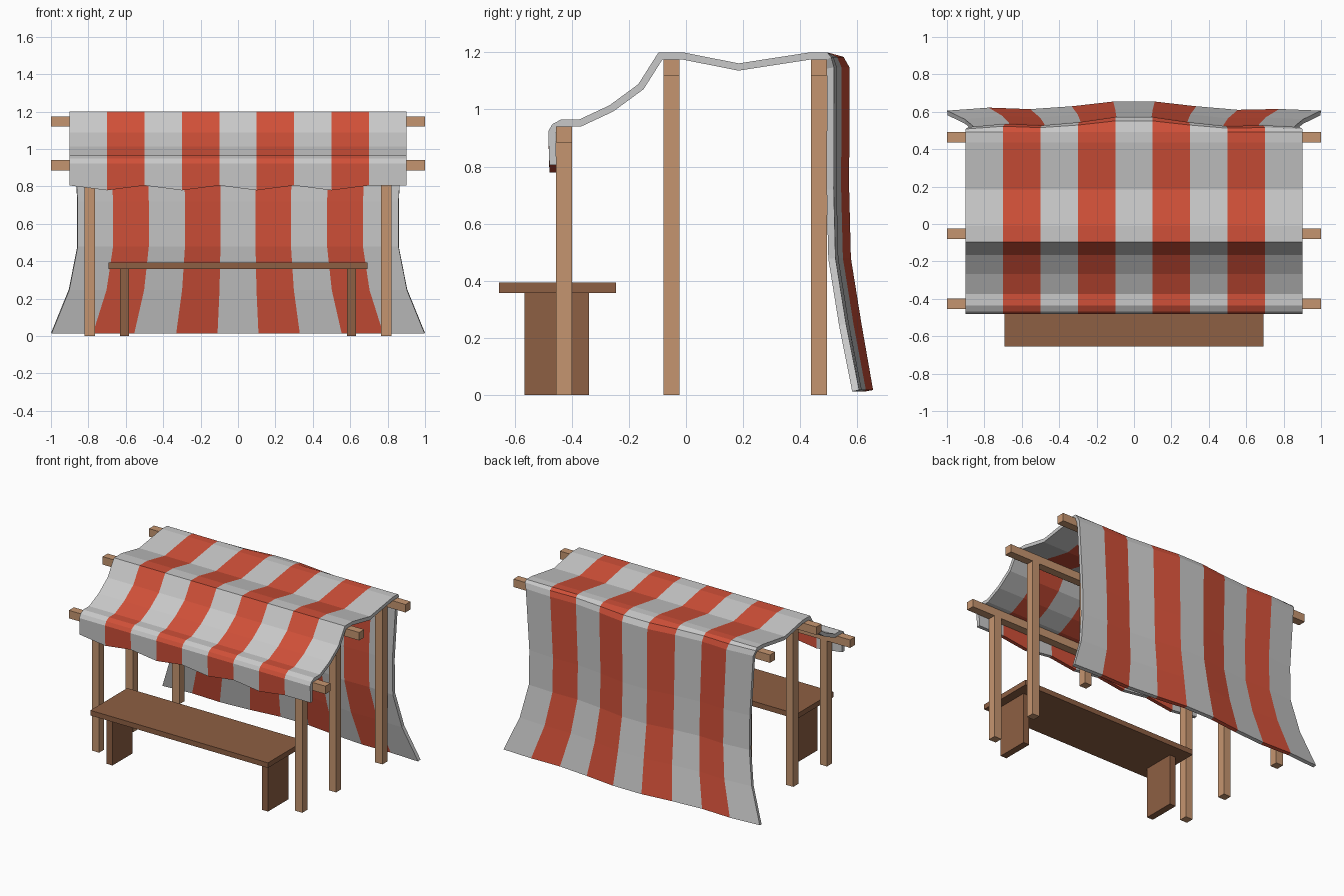
import bpy
import bmesh

cube = bpy.data.objects.get("Cube")
if cube:
    bpy.data.objects.remove(cube, do_unlink=True)


def material(name, color):
    m = bpy.data.materials.new(name)
    m.use_nodes = True
    m.diffuse_color = (*color, 1)
    m.node_tree.nodes["Principled BSDF"].inputs["Base Color"].default_value = (*color, 1)
    return m


white = material("canvas pale grey", (0.58, 0.58, 0.58))
red = material("canvas red", (0.63, 0.08, 0.04))
light_wood = material("light wood", (0.56, 0.30, 0.16))
dark_wood = material("dark wood", (0.27, 0.115, 0.056))


def add_object(name, bm, mats):
    mesh = bpy.data.meshes.new(name)
    bm.to_mesh(mesh)
    bm.free()
    for m in mats:
        mesh.materials.append(m)
    ob = bpy.data.objects.new(name, mesh)
    bpy.context.collection.objects.link(ob)
    return ob


def box(name, x, y, z, mat):
    """Box from (min, max) ranges on each axis."""
    bm = bmesh.new()
    bmesh.ops.create_cube(bm, size=1)
    for v in bm.verts:
        for axis, (lo, hi) in enumerate((x, y, z)):
            v.co[axis] = hi if v.co[axis] > 0 else lo
    return add_object(name, bm, [mat])


# Frame: three rows of posts, each with a crossbeam
half = 0.028
for row, y, top in (("front", -0.427, 0.94), ("middle", -0.051, 1.175), ("back", 0.465, 1.175)):
    depth = (y - half, y + half)
    for side, x in (("left", 0.792), ("right", -0.792)):
        box(f"{row}_post_{side}", (x - half, x + half), depth, (0, top - 2 * half), light_wood)
    box(f"{row}_beam", (-1, 1), depth, (top - 2 * half, top), light_wood)

# Bench
box("bench_top", (-0.692, 0.692), (-0.655, -0.245), (0.358, 0.394), dark_wood)
for side, s in (("left", 1), ("right", -1)):
    x = sorted((s * 0.583, s * 0.63))
    box(f"bench_leg_{side}", x, (-0.565, -0.34), (0, 0.358), dark_wood)

# Canopy: roof profile from the front flap to the back edge, as (y, z)
roof = [(-0.478, 0.805), (-0.482, 0.923), (-0.468, 0.948), (-0.437, 0.965),
        (-0.373, 0.965), (-0.268, 1.014), (-0.167, 1.088), (-0.096, 1.2),
        (-0.012, 1.2), (0.184, 1.161), (0.437, 1.2), (0.493, 1.2)]
# Back curtain rows: y, z, width scale, strength of the folds
curtain = [(0.508, 1.184, 1.0, 0.8), (0.518, 1.147, 0.985, 1), (0.517, 0.72, 0.955, 1),
           (0.523, 0.48, 0.955, 1), (0.56, 0.25, 1.005, 1), (0.606, 0.018, 1.11, 0.9)]
folds = [0, 0.018, 0.009, 0.026, 0.054, 0.054, 0.026, 0.005, 0.01, 0]

bm = bmesh.new()
columns = [-0.9 + 0.2 * i for i in range(10)]
rows = []
for r, (y, z) in enumerate(roof):
    # the flap hem hangs lower on every other seam
    rows.append([bm.verts.new((x, y, z - (0.026 if r == 0 and c % 2 and c < 9 else 0)))
                 for c, x in enumerate(columns)])
for y, z, width, strength in curtain:
    rows.append([bm.verts.new((x * width, y + f * strength, z))
                 for x, f in zip(columns, folds)])
for lower, upper in zip(rows, rows[1:]):
    for c in range(9):
        face = bm.faces.new((lower[c], lower[c + 1], upper[c + 1], upper[c]))
        face.material_index = c % 2
canopy = add_object("striped_canopy", bm, [white, red])
solid = canopy.modifiers.new("thickness", 'SOLIDIFY')
solid.thickness = 0.025
solid.offset = -1
solid.use_even_offset = True
